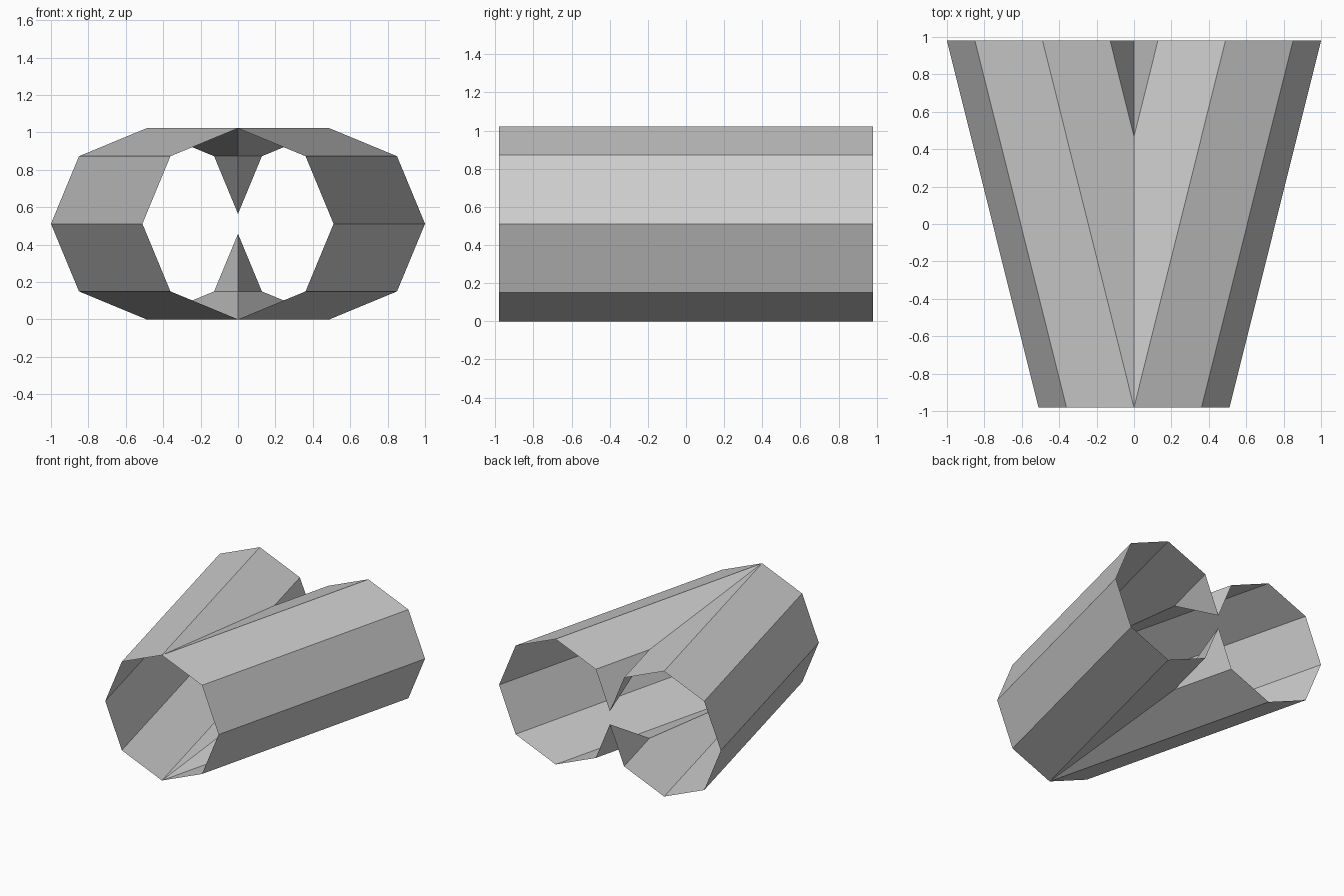
import bpy, bmesh, math

if "Cube" in bpy.data.objects:
    bpy.data.objects.remove(bpy.data.objects["Cube"], do_unlink=True)

SIDES = 8
RADIUS = 0.511      # octagon corner radius, also its centre height
HALF_LENGTH = 0.98
SPREAD = 0.489      # sideways shift of the back opening

grey = bpy.data.materials.new("plain_grey")
grey.use_nodes = True
colour = (0.6, 0.6, 0.6, 1)
grey.diffuse_color = colour
grey.node_tree.nodes["Principled BSDF"].inputs["Base Color"].default_value = colour


def ring(bm, centre_x, y):
    """Octagonal opening with corners at the sides, top and bottom."""
    angles = [2 * math.pi * i / SIDES for i in range(SIDES)]
    return [bm.verts.new((centre_x + RADIUS * math.cos(a), y,
                          RADIUS + RADIUS * math.sin(a))) for a in angles]


# One open, slanted tube
bm = bmesh.new()
front = ring(bm, 0, -HALF_LENGTH)
back = ring(bm, SPREAD, HALF_LENGTH)
for i in range(SIDES):
    j = (i + 1) % SIDES
    bm.faces.new((front[i], back[i], back[j], front[j]))

# Trim away the walls beyond the centre plane, so the two tubes join inside
bmesh.ops.bisect_plane(bm, geom=bm.verts[:] + bm.edges[:] + bm.faces[:],
                       dist=0.0001, plane_co=(0, 0, 0), plane_no=(1, 0, 0),
                       clear_inner=True)
mesh = bpy.data.meshes.new("forked_tube")
bm.to_mesh(mesh)
bm.free()
mesh.materials.append(grey)

# Mirror into the second branch, welded along the seam
tube = bpy.data.objects.new("forked_tube", mesh)
bpy.context.collection.objects.link(tube)
mirror = tube.modifiers.new("second_branch", 'MIRROR')
mirror.use_axis = (True, False, False)
mirror.use_clip = True
mirror.merge_threshold = 0.001
